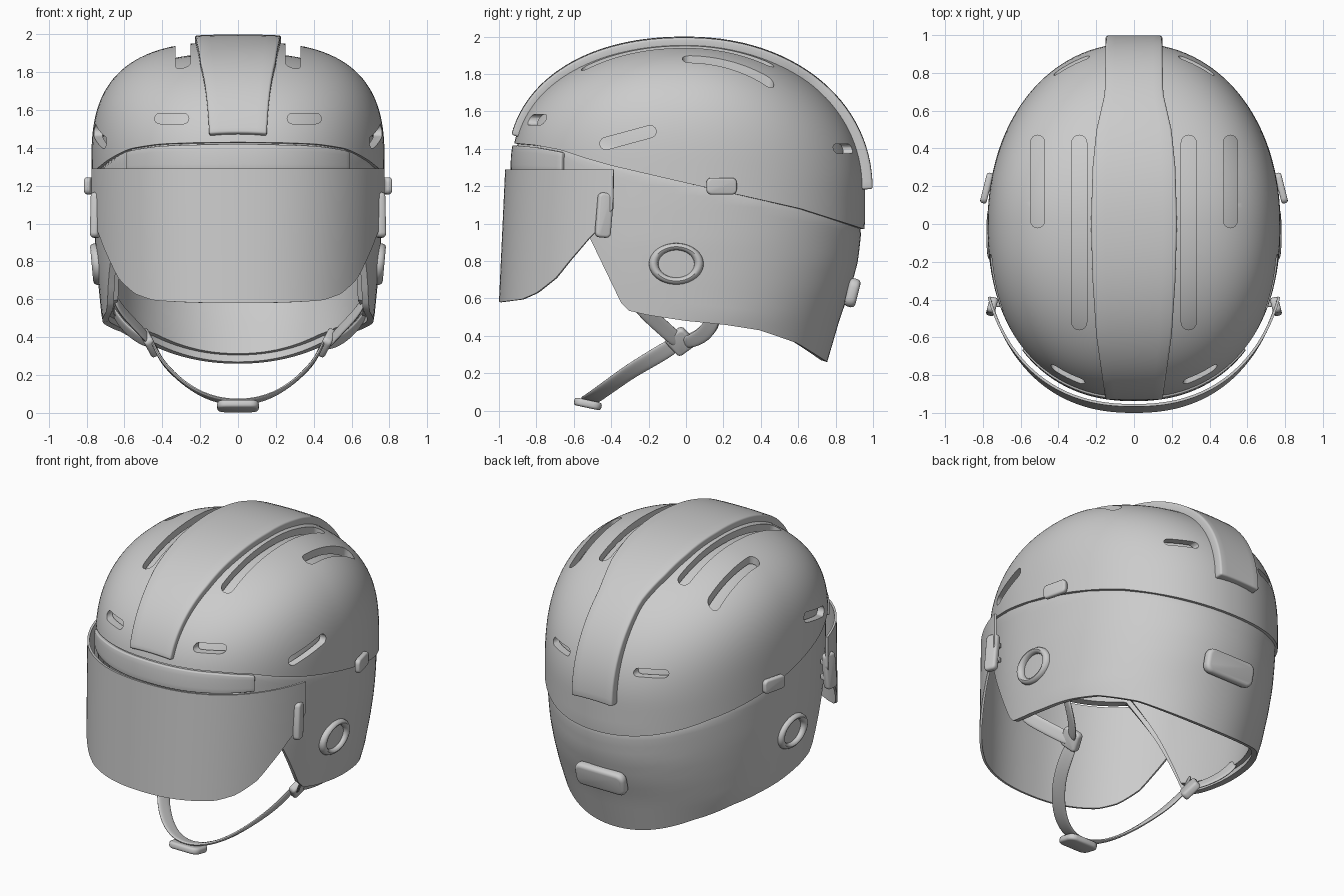
import bpy, bmesh, math
from mathutils import Vector, Matrix

if "Cube" in bpy.data.objects:
    bpy.data.objects.remove(bpy.data.objects["Cube"])

grey = bpy.data.materials.new("light_grey")
grey.diffuse_color = (0.6, 0.6, 0.6, 1)
grey.use_nodes = True
grey.node_tree.nodes["Principled BSDF"].inputs["Base Color"].default_value = grey.diffuse_color

def table(x, pts):
    """Piecewise linear lookup."""
    if x <= pts[0][0]:
        return pts[0][1]
    for (a, p), (b, q) in zip(pts, pts[1:]):
        if x <= b:
            return p + (q - p) * (x - a) / (b - a)
    return pts[-1][1]

def sup(u, n):
    return max(0.0, 1 - min(1.0, max(0.0, u)) ** n) ** (1 / n)

def finish(name, bm, thick=0, bevel=0, subsurf=0, cutter=None):
    me = bpy.data.meshes.new(name)
    bm.to_mesh(me)
    bm.free()
    ob = bpy.data.objects.new(name, me)
    bpy.context.collection.objects.link(ob)
    me.materials.append(grey)
    if thick:
        m = ob.modifiers.new("thick", 'SOLIDIFY')
        m.thickness, m.offset = thick, -1
    if cutter:
        m = ob.modifiers.new("cut", 'BOOLEAN')
        m.object, m.operation, m.solver = cutter, 'DIFFERENCE', 'EXACT'
    if bevel:
        m = ob.modifiers.new("bevel", 'BEVEL')
        m.width, m.segments, m.limit_method = bevel, 3, 'ANGLE'
        m.angle_limit = math.radians(40)
    if subsurf:
        m = ob.modifiers.new("soft", 'SUBSURF')
        m.levels = m.render_levels = subsurf
    bpy.ops.object.select_all(action='DESELECT')
    ob.select_set(True)
    bpy.context.view_layer.objects.active = ob
    bpy.ops.object.convert(target='MESH')
    bpy.ops.object.shade_smooth_by_angle(angle=math.radians(38))
    return ob

def grid(name, f, nu, nv, closed=False, **kw):
    bm = bmesh.new()
    cols = nu if closed else nu + 1
    rows = [[bm.verts.new(f(i / nu, j / nv)) for i in range(cols)] for j in range(nv + 1)]
    for j in range(nv):
        for i in range(nu):
            k = (i + 1) % cols
            bm.faces.new((rows[j][i], rows[j][k], rows[j + 1][k], rows[j + 1][i]))
    bmesh.ops.remove_doubles(bm, verts=bm.verts, dist=0.0005)
    return finish(name, bm, **kw)

def box(name, loc, size, rot=(0, 0, 0), bevel=0.015, corner=0.3):
    """Pillow-like plate: round corners across its thin axis, then soft edges."""
    bm = bmesh.new()
    bmesh.ops.create_cube(bm, size=1)
    bm.transform(Matrix.Diagonal((*size, 1)))
    thin = size.index(min(size))
    edges = [e for e in bm.edges if abs((e.verts[0].co - e.verts[1].co)[thin]) > 1e-4]
    bmesh.ops.bevel(bm, geom=edges, offset=corner * sorted(size)[1], segments=4,
                    profile=0.5, affect='EDGES')
    r = Matrix.Identity(4)
    for a, ax in zip(rot, 'XYZ'):
        r = Matrix.Rotation(math.radians(a), 4, ax) @ r
    bm.transform(Matrix.Translation(loc) @ r)
    return finish(name, bm, bevel=bevel)

# Helmet surface: depth and half width by height; rim and lower edge by depth
BACK = [(0.26, 0.77), (0.5, 0.84), (0.65, 0.895), (0.8, 0.935), (1.0, 0.957)]
SIDE = [(0.26, 0.67), (0.5, 0.735), (0.7, 0.755), (0.9, 0.77), (1.1, 0.775)]
RIM = [(-1, 1.43), (-.88, 1.42), (-.73, 1.395), (-.58, 1.35), (-.43, 1.31), (.08, 1.2),
       (.64, 1.08), (1, .97)]
EDGE = [(-.77, 1.28), (-.576, .95), (-.36, .54), (-.22, .51), (0, .48), (.25, .46),
        (.49, .43), (.76, .36), (1, .26)]

def depth_front(z, off, top):
    return (0.93 + off) * sup((z - 1.3) / (top - 1.3), 2.2)

def depth_back(z, off, top):
    return (table(z, BACK) + off) * sup((z - 1.18) / (top - 1.18), 2.1)

def unit(a):
    """Unit outline, a = 0 at the front, turning towards +x."""
    c, s = -math.cos(a), math.sin(a)
    p = 2 / (2.25 if c < 0 else 2.1)
    return math.copysign(abs(s) ** p, s), math.copysign(abs(c) ** p, c)

def skin(a, z, off, top):
    x, y = unit(a)
    w = (table(z, SIDE) + off) * sup((z - 1.3) / (top - 1.3), 2.85)
    return Vector((x * w, y * (depth_front if y < 0 else depth_back)(z, off, top), z))

def upper(u, v):
    a = u * math.tau
    lo = table(unit(a)[1], RIM)
    return skin(a, lo + (1.96 - lo) * math.sin(v * math.pi / 2), 0, 1.96)

def inner(u, v, rise=0, sink=0):
    a = u * math.tau
    s = unit(a)[1]
    lo, rim, top = table(s, EDGE) + rise, table(s, RIM), 1.9 - sink
    z = lo + (top - lo) * math.sin(v * math.pi / 2)
    return skin(a, z, table(z, [(rim, -.015), (rim + .08, -.055)]) - sink, top)

# Vent cutters
cut = bmesh.new()

def slot(c, along, through, length, width, depth):
    c, l, n = Vector(c), Vector(along).normalized(), Vector(through)
    w, r, h = n.cross(l), width / 2, length / 2 - width / 2
    ring = []
    for i in range(18):
        t = math.pi * (i if i < 9 else i - 1) / 8 - math.pi / 2
        ring.append(c + l * (r * math.cos(t) + (h if i < 9 else -h)) + w * r * math.sin(t))
    lo = [cut.verts.new(p - n * depth / 2) for p in ring]
    hi = [cut.verts.new(p + n * depth / 2) for p in ring]
    cut.faces.new(lo[::-1])
    cut.faces.new(hi)
    for i in range(18):
        cut.faces.new((lo[i - 1], lo[i], hi[i], hi[i - 1]))

for s in (-1, 1):
    slot((s * .29, -.045, 1.85), (0, 1, 0), (0, 0, 1), 1.03, .08, .6)
    slot((s * .51, .225, 1.85), (0, 1, 0), (0, 0, 1), .49, .075, .6)
    slot((s * .35, -.85, 1.555), (1, 0, 0), (0, 1, 0), .18, .055, .6)
    slot((s * .33, .85, 1.4), (1, 0, 0), (0, 1, 0), .19, .05, .6)
    slot((s * .75, -.31, 1.46), (0, .96, .26), (1, 0, 0), .31, .065, .5)
bmesh.ops.recalc_face_normals(cut, faces=cut.faces)
cutter = finish("vent_cutter", cut)
cutter.hide_render = True

# Shells and liner
grid("upper_shell", upper, 128, 36, True, thick=0.045, cutter=cutter)
bpy.data.objects.remove(cutter)
grid("lower_shell", inner, 128, 48, True, thick=0.035)
grid("liner", lambda u, v: inner(u, v, .045, .034), 96, 32, True, thick=0.03)

# Centre ridge strip
def ridge(u, v):
    if v < .5:
        z = 1.48 + .52 * math.sin(v * math.pi)
        y = -depth_front(z, .025, 2.0)
    else:
        z = 1.19 + .81 * math.sin((1 - v) * math.pi)
        y = depth_back(z, .041, 2.0)
    w = table(y, [(-.95, .15), (-.6, .2), (-.3, .22), (0, .228), (.3, .22), (.5, .2),
                  (.7, .155), (1, .15)])
    return Vector(((2 * u - 1) * w, y, z - .006 * (2 * u - 1) ** 2))
grid("ridge_strip", ridge, 6, 56, thick=0.065, bevel=0.012)

# Brow band between shell and visor
def brow(u, v):
    a = (2 * u - 1) * math.radians(47)
    return skin(a, 1.28 + (table(unit(a)[1], RIM) - 1.29) * v, .008, 1.96)
grid("brow_band", brow, 40, 4, thick=0.04, bevel=0.008)

# Visor
def visor(u, v):
    a = (2 * u - 1) * math.radians(69.5)
    p = 2 / 2.3
    x, y = math.copysign(abs(math.sin(a)) ** p, a), -math.cos(a) ** p
    lo = table(y, [(-1, .58), (-.88, .595), (-.8, .63), (-.7, .71), (-.63, .8),
                   (-.52, .93), (-.45, 1.0), (-.41, 1.08)])
    z = lo + (1.29 - lo) * v
    k = (1.29 - z) / .71
    return Vector((x * (.82 - .01 * k), y * (.967 + .033 * k), z))
grid("visor", visor, 72, 14, thick=0.014)

def ribbon(name, path, width):
    def f(u, v):
        p, d = path[round(v * (len(path) - 1))]
        return Vector(p) + Vector(d).normalized() * width * (u - .5)
    grid(name, f, 2, len(path) - 1, thick=0.02, subsurf=2)

for s, side in ((1, "right"), (-1, "left")):
    # Visor hinge with two screws, rim clip
    box(side + "_visor_hinge", (s * .752, -.437, 1.045), (.045, .085, .24), (-5, 0, s * 14))
    for z in (1.0, 1.1):
        box(side + "_hinge_screw", (s * .725, -.42, z), (.04, .035, .035), (0, 0, s * 14), .008)
    box(side + "_rim_clip", (s * .78, .19, 1.2), (.035, .165, .09), (0, 0, s * 14), .012)
    # Ear ring
    def torus(u, v):
        t, q = math.tau * u, math.tau * v * s
        r = .121 + .025 * math.cos(q)
        return Vector((s * (.743 + .03 * math.sin(q) + .07 * r * math.sin(t)),
                       -.052 + r * math.cos(t), .785 + .76 * r * math.sin(t)))
    grid(side + "_ear_ring", torus, 48, 12, True)
    # Harness straps and buckle
    ribbon(side + "_front_strap", [((s * x, y, z), (0, .7, .7)) for x, y, z in (
        (.66, -.27, .6), (.62, -.22, .53), (.54, -.13, .45), (.46, -.03, .36))], .085)
    ribbon(side + "_rear_strap", [((s * x, y, z), (0, .75, -.65)) for x, y, z in (
        (.67, .16, .54), (.62, .14, .46), (.54, .08, .39), (.46, -.02, .36))], .085)
    box(side + "_buckle", (s * .468, -.03, .37), (.05, .125, .13), (40, s * 28, 0), .015, .2)

# Chin strap and clasp
half = [((.455, -.04, .36), (-.4, .5, -.85)), ((.42, -.17, .28), (-.45, .55, -.8)),
        ((.36, -.29, .21), (-.55, .6, -.65)), ((.27, -.40, .13), (-.45, .75, -.4)),
        ((.15, -.49, .065), (-.25, .93, -.28)), ((0, -.53, .04), (0, .97, -.25))]
left = [tuple((-q[0], q[1], q[2]) for q in pair) for pair in half]
ribbon("chin_strap", left + half[-2::-1], .1)
box("chin_clasp", (0, -.525, .036), (.22, .15, .042), (-12, 0, 0), .015)

# Rear pad
box("rear_pad", (0, .89, .63), (.36, .06, .155), (-14, 0, 0), .022)
